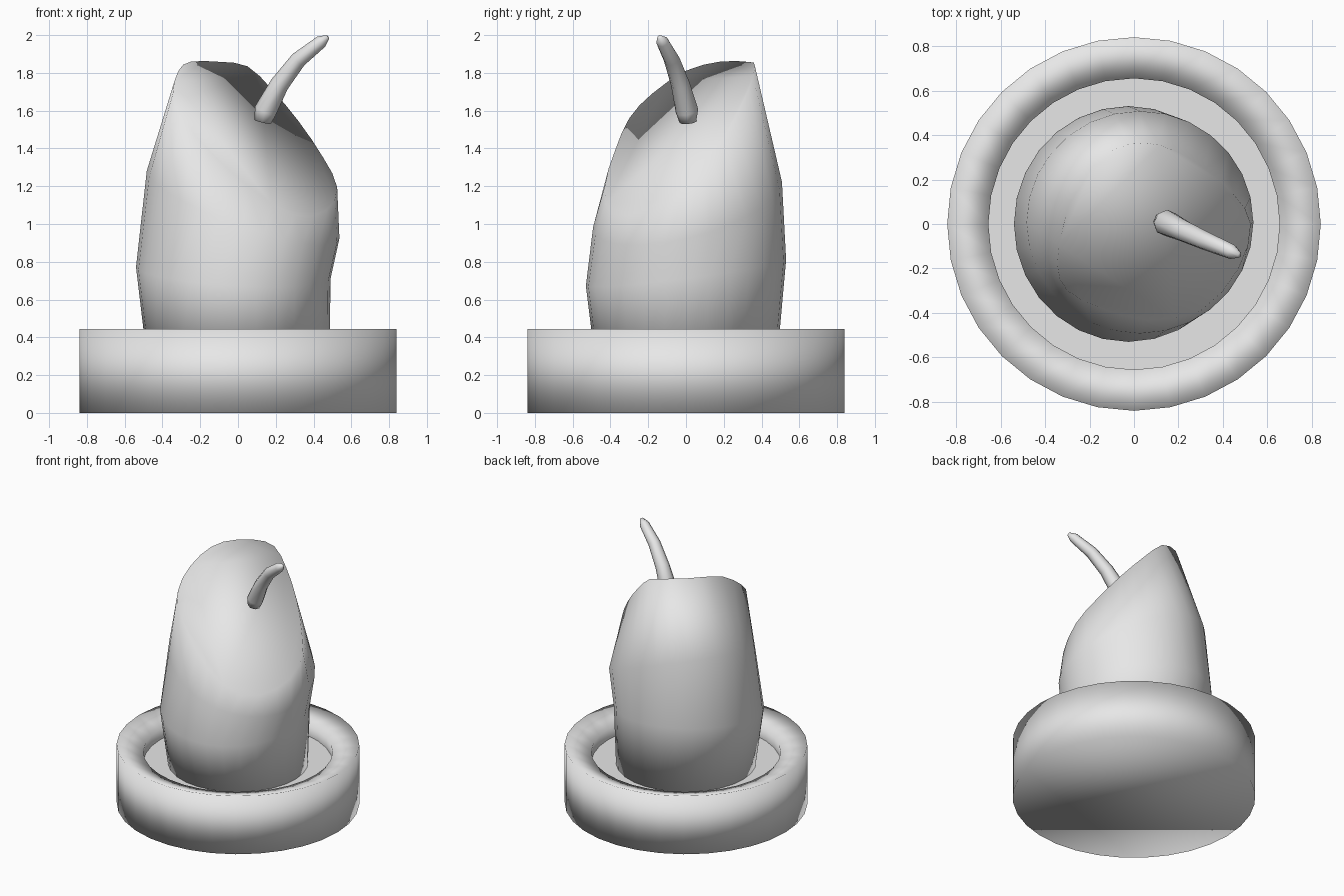
import bpy
import bmesh
from math import cos, sin, pi
from mathutils import Vector

if "Cube" in bpy.data.objects:
    bpy.data.objects.remove(bpy.data.objects["Cube"])

grey = bpy.data.materials.new("plain_grey")
grey.use_nodes = True
grey.diffuse_color = (0.8, 0.8, 0.8, 1)
grey.node_tree.nodes["Principled BSDF"].inputs["Base Color"].default_value = (0.8, 0.8, 0.8, 1)


def loft(name, rings, cap_start=True, cap_end=True, smooth=True):
    """Skin a list of equal point rings, with optional end caps."""
    bm = bmesh.new()
    loops = [[bm.verts.new(p) for p in ring] for ring in rings]
    for low, high in zip(loops, loops[1:]):
        n = len(low)
        for i in range(n):
            j = (i + 1) % n
            bm.faces.new((low[i], low[j], high[j], high[i]))
    if cap_start:
        bm.faces.new(loops[0][::-1])
    if cap_end:
        bm.faces.new(loops[-1])
    bmesh.ops.recalc_face_normals(bm, faces=bm.faces)
    for face in bm.faces:
        face.smooth = smooth
    mesh = bpy.data.meshes.new(name)
    bm.to_mesh(mesh)
    bm.free()
    mesh.materials.append(grey)
    obj = bpy.data.objects.new(name, mesh)
    bpy.context.collection.objects.link(obj)
    return obj


def ring(n, rx, ry, z, cx=0, cy=0, tilt_x=0, tilt_y=0):
    """Ellipse whose height leans with x and y."""
    points = []
    for i in range(n):
        a = 2 * pi * i / n
        x, y = cx + rx * cos(a), cy + ry * sin(a)
        points.append(Vector((x, y, z + tilt_x * x + tilt_y * y)))
    return points


# Round dish: outer wall, sloping rim and inner wall
profile = [(0.84, 0), (0.84, 0.445), (0.655, 0.39), (0.655, 0.31)]
loft("dish", [ring(32, r, r, z) for r, z in profile], cap_end=False)

# Dish floor, flat shaded
loft("dish_floor", [ring(32, 0.655, 0.655, 0.30), ring(32, 0.655, 0.655, 0.31)], smooth=False)

# Outline of the slanted top of the candle, counted round from the low side
outline = [(0.525, 0), (0.45, 0.13), (0.32, 0.25), (0.18, 0.33),
           (0.05, 0.365), (-0.1, 0.33), (-0.25, 0.18), (-0.315, 0),
           (-0.345, -0.18), (-0.3, -0.3), (-0.15, -0.375), (0.05, -0.43),
           (0.3, -0.39), (0.47, -0.2)]
rim = [Vector((x, y, min(1.58 - 0.735 * x + 0.8 * y, 1.82 + 0.04 * sin(pi * (0.3 - x)))))
       for x, y in outline]

# Double the outline points with a smooth in-between point
top = []
count = len(rim)
for i in range(count):
    a, b, c, d = (rim[(i + k) % count] for k in (-1, 0, 1, 2))
    top += [b, (9 * (b + c) - a - d) / 16]

# Candle body, leaning knee rings and the slanted cut
sides = len(top)
body = [ring(sides, 0.485, 0.485, 0.31),
        ring(sides, 0.515, 0.53, 0.74, cx=-0.025, tilt_x=-0.06, tilt_y=0.13),
        ring(sides, 0.51, 0.5, 1.11, cx=0.027, cy=0.008, tilt_x=-0.35, tilt_y=0.24),
        top]
loft("candle", body)

# Bent, tapering wick
path = [Vector(p) for p in ((0.13, 0.01, 1.54), (0.145, 0.005, 1.6), (0.22, -0.03, 1.74),
                            (0.32, -0.075, 1.87), (0.44, -0.125, 1.965), (0.475, -0.14, 1.99))]
radii = [0.045, 0.06, 0.05, 0.043, 0.034, 0.012]
wick = []
for i, (p, r) in enumerate(zip(path, radii)):
    along = (path[min(i + 1, len(path) - 1)] - path[max(i - 1, 0)]).normalized()
    side = along.cross(Vector((0, 1, 0))).normalized()
    up = along.cross(side)
    wick.append([p + r * (side * cos(2 * pi * k / 8) + up * sin(2 * pi * k / 8)) for k in range(8)])
loft("wick", wick)
